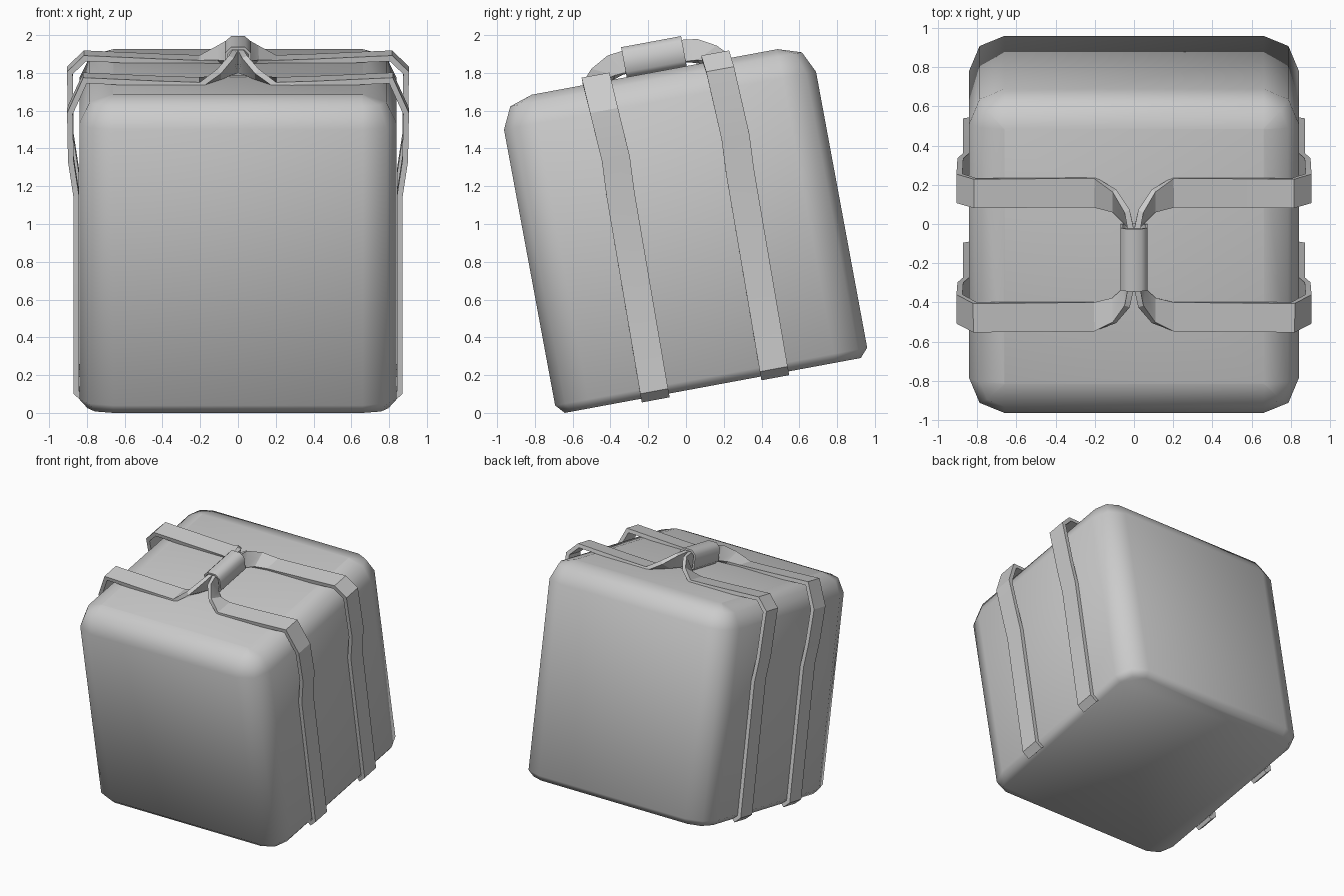
import bpy, bmesh, math

cube = bpy.data.objects.get("Cube")
if cube:
    bpy.data.objects.remove(cube, do_unlink=True)

TILT = math.radians(10.5)   # the whole bundle leans forward
MID_Y = 0.166               # centre of the box along its own depth
KNOT_Y = 0.177              # centre of the handle along its own depth

grey = bpy.data.materials.new("plain grey")
grey.use_nodes = True
grey.diffuse_color = (0.6, 0.6, 0.6, 1)
grey.node_tree.nodes["Principled BSDF"].inputs["Base Color"].default_value = (0.6, 0.6, 0.6, 1)


def loft(name, rings, closed, capped, smooth, thickness=0, offset=0):
    """Bridge a list of point rings into one tilted object."""
    bm = bmesh.new()
    rows = [[bm.verts.new(p) for p in ring] for ring in rings]
    n = len(rows[0])
    for low, high in zip(rows, rows[1:]):
        for i in range(n if closed else n - 1):
            j = (i + 1) % n
            bm.faces.new((low[i], low[j], high[j], high[i]))
    if capped:
        bm.faces.new(rows[0][::-1])
        bm.faces.new(rows[-1])
    bmesh.ops.recalc_face_normals(bm, faces=bm.faces[:])
    mesh = bpy.data.meshes.new(name)
    bm.to_mesh(mesh)
    bm.free()
    mesh.materials.append(grey)
    obj = bpy.data.objects.new(name, mesh)
    bpy.context.collection.objects.link(obj)
    obj.rotation_euler.x = TILT
    if thickness:
        mod = obj.modifiers.new("thickness", 'SOLIDIFY')
        mod.thickness = thickness
        mod.offset = offset
        mod.use_even_offset = True
        bpy.context.view_layer.objects.active = obj
        obj.select_set(True)
        bpy.ops.object.modifier_apply(modifier=mod.name)
    bpy.ops.object.select_all(action='DESELECT')
    bpy.context.view_layer.objects.active = obj
    obj.select_set(True)
    bpy.ops.object.shade_smooth_by_angle(angle=math.radians(smooth))
    return obj


def rounded_ring(z, inset, half=0.84, radius=0.18):
    """Rounded square outline with two segments per corner."""
    r = max(radius - inset, 0.004)
    c = half - inset - r
    ring = []
    for k in range(4):
        for s in range(3):
            a = math.radians(90 * k + 45 * s)
            sx = 1 if k in (0, 3) else -1
            sy = 1 if k in (0, 1) else -1
            ring.append((sx * c + r * math.cos(a), MID_Y + sy * c + r * math.sin(a), z))
    return ring


# Box: chamfered base, rounded top
loft("box", [rounded_ring(z, inset) for z, inset in
             ((0.117, 0.043), (0.165, 0), (1.65, 0), (1.765, 0.055), (1.805, 0.178))],
     True, True, 60)


# Straps: a flat band up the side, then a twist upright into the handle
def strap(name, sx, sy, corner):
    flat = [(0.81, 0.108, 0), (0.856, 0.15, 0), (0.856, 1.2, 0.015), (0.885, 1.39, 0.025),
            (0.89, corner, 0.01), (0.81, 1.83, 0), (0.41, 1.812, 0), (0.2, 1.805, 0)]
    rows = [((x, -0.22, z, dy), (x, -0.07, z, dy)) for x, z, dy in flat]
    rows += [((0.1, -0.165, 1.87, 0), (0.1, -0.05, 1.815, 0)),
             ((0.035, -0.07, 1.93, 0), (0.045, 0.0, 1.825, 0)),
             ((0.018, 0.015, 1.945, 0), (0.018, 0.03, 1.825, 0)),
             ((0.018, 0.1, 1.945, 0), (0.018, 0.1, 1.825, 0))]
    place = lambda x, y, z, dy: (sx * x, KNOT_Y + sy * (y - KNOT_Y) + dy, z)
    loft(name, [[place(*p) for p in row] for row in rows], False, False, 25, 0.03)


for sy, end, corner in ((1, "front", 1.65), (-1, "back", 1.75)):
    for sx, side in ((1, "left"), (-1, "right")):
        strap(f"{end}_strap_{side}", sx, sy, corner)

# Handle: short eight-sided sleeve over the gathered straps
outline = [(0.037, 1.966), (0.07, 1.934), (0.07, 1.832), (0.037, 1.8)]
outline += [(-x, z) for x, z in reversed(outline)]
loft("handle", [[(x, y, z) for x, z in outline] for y in (0.015, 0.338)],
     True, False, 50, 0.014, -1)
